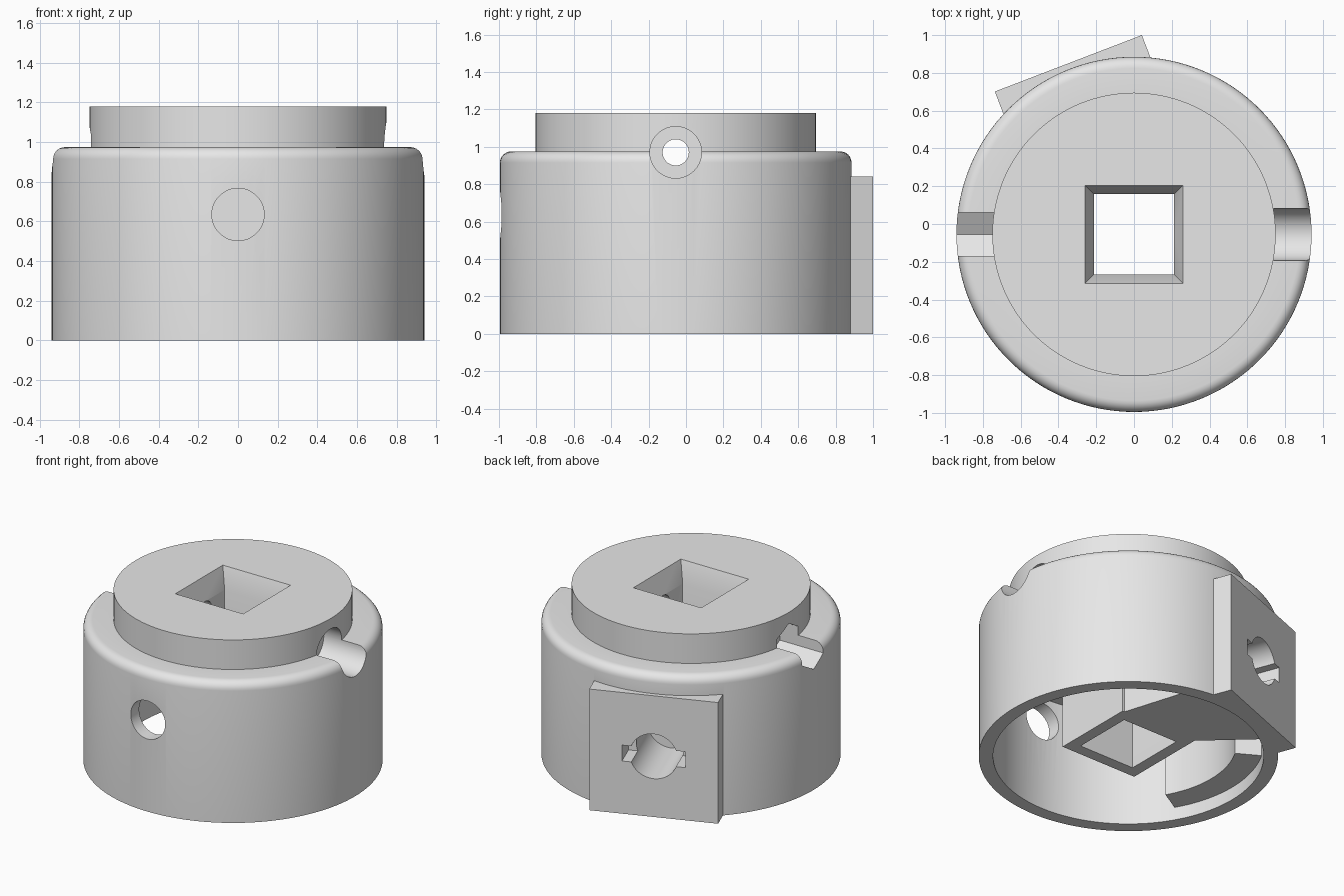
import bpy, bmesh, math
from mathutils import Vector

if "Cube" in bpy.data.objects:
    bpy.data.objects.remove(bpy.data.objects["Cube"])

CY = -0.055                       # shared axis of the round parts
SEG = 128
BORE, CEILING, FLOOR = 0.85, 0.80, 0.09

grey = bpy.data.materials.new("light_grey")
grey.diffuse_color = (0.8, 0.8, 0.8, 1)
grey.use_nodes = True
grey.node_tree.nodes["Principled BSDF"].inputs["Base Color"].default_value = grey.diffuse_color


def finish(name, bm):
    bmesh.ops.recalc_face_normals(bm, faces=bm.faces)
    me = bpy.data.meshes.new(name)
    bm.to_mesh(me)
    bm.free()
    me.materials.append(grey)
    ob = bpy.data.objects.new(name, me)
    bpy.context.collection.objects.link(ob)
    return ob


def prism(name, pts, d0, d1, axis=(0, 0, 1), side=(1, 0, 0), mid=0.0, taper=1.0):
    """Extrude a 2D outline along an axis from d0 to d1, mid is the outline height."""
    axis, side = Vector(axis).normalized(), Vector(side).normalized()
    up = axis.cross(side)
    if up.z < 0:
        up = -up
    base = Vector((0, CY, mid))
    bm = bmesh.new()
    rings = [[bm.verts.new(base + axis * d + side * a * s + up * b * s) for a, b in pts]
             for d, s in ((d0, 1.0), (d1, taper))]
    n = len(pts)
    for i in range(n):
        j = (i + 1) % n
        bm.faces.new((rings[0][i], rings[0][j], rings[1][j], rings[1][i]))
    bm.faces.new(rings[0])
    bm.faces.new(rings[1])
    return finish(name, bm)


def ngon(r, n=SEG, start=0.0, sweep=360):
    m = n if sweep == 360 else n + 1
    return [(r * math.cos(math.radians(start + sweep * i / n)),
             r * math.sin(math.radians(start + sweep * i / n))) for i in range(m)]


def rect(w, h):
    return [(-w, -h), (w, -h), (w, h), (-w, h)]


def lathe(name, profile):
    bm = bmesh.new()
    rings = []
    for r, z in profile:
        if r == 0:
            rings.append([bm.verts.new((0, CY, z))] * SEG)
        else:
            rings.append([bm.verts.new((x, y + CY, z)) for x, y in ngon(r)])
    for lo, hi in zip(rings, rings[1:]):
        for i in range(SEG):
            j = (i + 1) % SEG
            quad = list(dict.fromkeys((lo[i], lo[j], hi[j], hi[i])))
            bm.faces.new(quad)
    return finish(name, bm)


def combine(target, tool, op):
    mod = target.modifiers.new(op.lower(), 'BOOLEAN')
    mod.operation, mod.solver, mod.object = op, 'EXACT', tool
    bpy.context.view_layer.objects.active = target
    bpy.ops.object.modifier_apply(modifier=mod.name)
    bpy.data.objects.remove(tool)


# round housing: hollow skirt, rounded shoulder and raised neck
F = 0.06
shoulder = [(0.94 - F + F * math.cos(math.radians(a)), 0.975 - F + F * math.sin(math.radians(a)))
            for a in range(0, 91, 15)]
housing = lathe("housing", [(0, CEILING), (BORE, CEILING), (BORE, 0), (0.94, 0)]
                + shoulder + [(0.75, 0.975), (0.75, 1.18), (0, 1.18)])

# square sleeve hanging in the middle
combine(housing, prism("sleeve", rect(0.293, 0.293), FLOOR, 0.87), 'UNION')

# web from the sleeve to the wall behind the mounting plate
web = [(0.28, 0.2), (0.28, 0.285)] + ngon(0.89, 16, 84, 52) + [(-0.28, 0.285), (-0.28, 0.2)]
combine(housing, prism("web", web, FLOOR, 0.86), 'UNION')

# thick wall segment on the left
ledge = ngon(0.68, 20, 150, 60) + ngon(0.89, 20, 210, -60)
combine(housing, prism("ledge", ledge, FLOOR, 0.86), 'UNION')

# tilted mounting plate, hollowed to follow the housing
t = math.radians(21)
out, along = (-math.sin(t), math.cos(t), 0), (math.cos(t), math.sin(t), 0)
plate = prism("mounting_plate", rect(0.417, 0.42), 0.7, 0.97, out, along, 0.42)
combine(plate, prism("cut", ngon(0.90), -0.5, 1.5), 'DIFFERENCE')
combine(housing, plate, 'UNION')

# square drive hole with a sloped mouth
combine(housing, prism("cut", rect(0.213, 0.213), -0.2, 1.4), 'DIFFERENCE')
combine(housing, prism("cut", rect(0.213, 0.213), 1.04, 1.32, taper=0.307 / 0.213), 'DIFFERENCE')

# cross bolt hole with a round recess right and a six-sided recess left
X, Y = (1, 0, 0), (0, 1, 0)
combine(housing, prism("cut", ngon(0.07, 48), -1.2, 1.2, X, Y, 0.97), 'DIFFERENCE')
combine(housing, prism("cut", ngon(0.138, 64), 0.6, 1.2, X, Y, 0.97), 'DIFFERENCE')
combine(housing, prism("cut", ngon(0.133, 6, 30), -1.2, -0.6, X, Y, 0.97), 'DIFFERENCE')

# front access hole
combine(housing, prism("cut", ngon(0.132, 64), -1.2, -0.6, Y, X, 0.635), 'DIFFERENCE')

# plate hole with side slots
combine(housing, prism("cut", ngon(0.155, 64), 0.5, 1.2, out, along, 0.42), 'DIFFERENCE')
combine(housing, prism("cut", rect(0.205, 0.055), 0.8, 1.2, out, along, 0.42), 'DIFFERENCE')

bpy.ops.object.select_all(action='DESELECT')
housing.select_set(True)
bpy.context.view_layer.objects.active = housing
bpy.ops.object.shade_smooth_by_angle(angle=math.radians(25))
